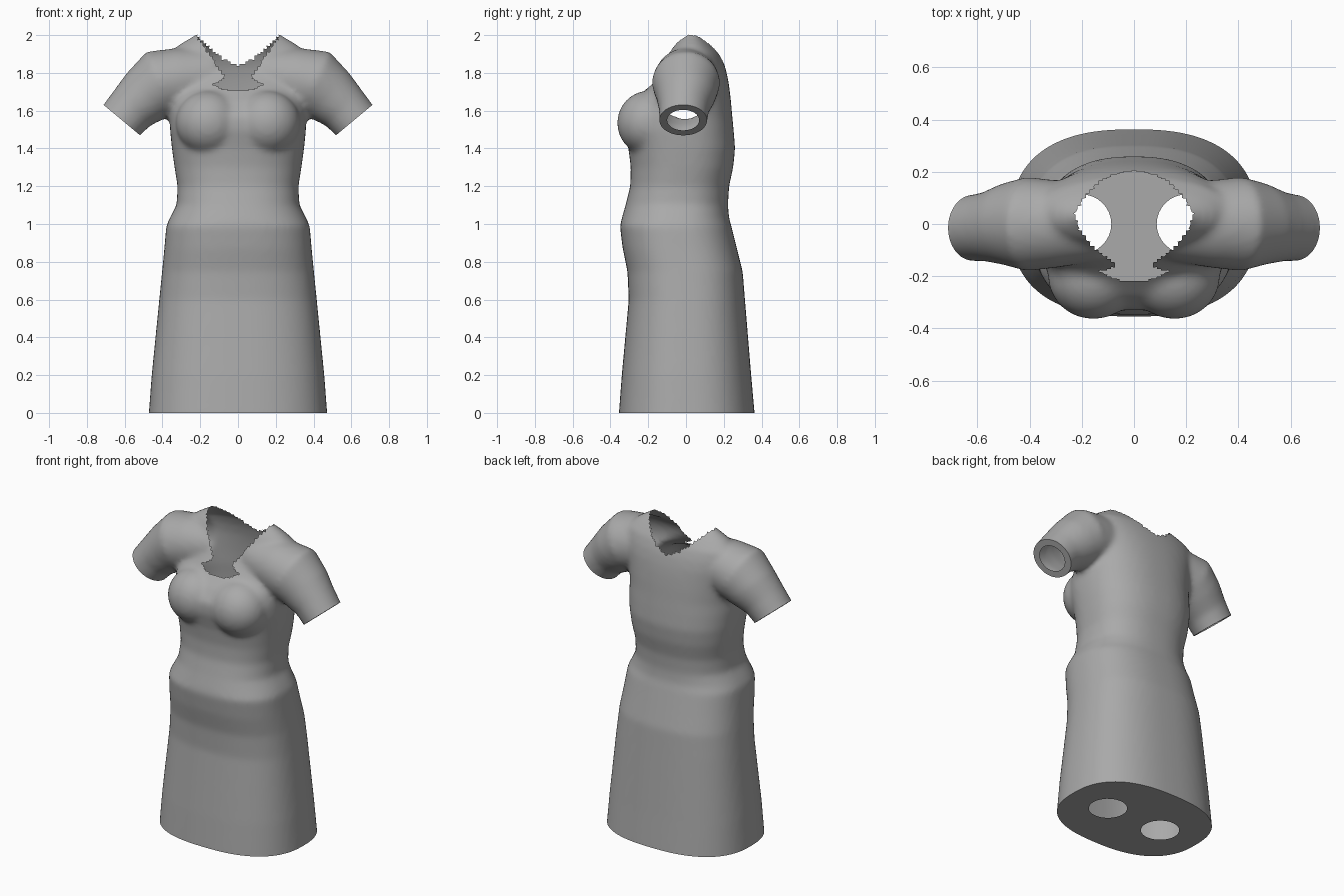
import bpy, bmesh, math
from mathutils import Vector, Matrix

if "Cube" in bpy.data.objects:
    bpy.data.objects.remove(bpy.data.objects["Cube"], do_unlink=True)

SEG = 64


def loft(bm, rings):
    """Skin a closed solid through a list of point rings."""
    loops = [[bm.verts.new(p) for p in ring] for ring in rings]
    for a, b in zip(loops, loops[1:]):
        for i in range(len(a)):
            j = (i + 1) % len(a)
            bm.faces.new((a[i], a[j], b[j], b[i]))
    bm.faces.new(loops[0][::-1])
    bm.faces.new(loops[-1])


def body_ring(z, half_width, front, back, power):
    mid, depth = (front + back) / 2, (back - front) / 2
    ring = []
    for i in range(SEG):
        t = math.tau * i / SEG
        c, s = math.cos(t), math.sin(t)
        ring.append(Vector((half_width * math.copysign(abs(c) ** (2 / power), c),
                            mid + depth * math.copysign(abs(s) ** (2 / power), s), z)))
    return ring


def tube(path):
    """Round rings, each square to the path (centre, radius)."""
    rings = []
    for i, (p, r) in enumerate(path):
        ahead = path[min(i + 1, len(path) - 1)][0]
        behind = path[max(i - 1, 0)][0]
        side = Vector((0, 1, 0))
        up = (ahead - behind).normalized().cross(side).normalized()
        rings.append([p + r * (math.cos(math.tau * k / SEG) * side
                               + math.sin(math.tau * k / SEG) * up) for k in range(SEG)])
    return rings


# Skirt, waist, chest and neck: height, half width, front, back, squareness
profile = [
    (-0.1, 0.48, -0.36, 0.37, 2.5), (0, 0.472, -0.355, 0.363, 2.5),
    (0.2, 0.457, -0.34, 0.345, 2.5), (0.6, 0.417, -0.303, 0.312, 2.5),
    (0.75, 0.402, -0.31, 0.3, 2.5), (0.87, 0.39, -0.335, 0.27, 2.5),
    (0.99, 0.38, -0.35, 0.24, 2.5), (1.03, 0.362, -0.34, 0.228, 2.4),
    (1.1, 0.325, -0.32, 0.222, 2.4), (1.2, 0.32, -0.295, 0.228, 2.4),
    (1.3, 0.336, -0.292, 0.25, 2.4), (1.4, 0.35, -0.305, 0.26, 2.4),
    (1.5, 0.36, -0.33, 0.252, 2.4), (1.57, 0.36, -0.33, 0.245, 2.4),
    (1.65, 0.36, -0.275, 0.238, 2.4), (1.72, 0.365, -0.205, 0.23, 2.3),
    (1.78, 0.37, -0.158, 0.22, 2.3), (1.84, 0.375, -0.12, 0.205, 2.2),
    (1.9, 0.37, -0.1, 0.18, 2.2), (1.95, 0.31, -0.075, 0.14, 2.2),
    (2.0, 0.23, -0.03, 0.09, 2.2), (2.04, 0.18, 0, 0.06, 2.2),
]
bm = bmesh.new()
loft(bm, [body_ring(*row) for row in profile])

# Short sleeves and bust, mirrored
sleeve = [(0.12, 0, 1.79, 0.14), (0.3, 0, 1.765, 0.168), (0.41, 0, 1.748, 0.18),
          (0.485, 0, 1.68, 0.158), (0.56, -0.01, 1.615, 0.134),
          (0.615, -0.015, 1.55, 0.127), (0.7, -0.015, 1.45, 0.126)]
for side in (1, -1):
    loft(bm, tube([(Vector((side * x, y, z)), r) for x, y, z, r in sleeve]))
    bmesh.ops.create_uvsphere(
        bm, u_segments=32, v_segments=20, radius=1,
        matrix=Matrix.Translation((side * 0.155, -0.2, 1.535))
        @ Matrix.Diagonal((0.175, 0.165, 0.17, 1)))
bmesh.ops.recalc_face_normals(bm, faces=bm.faces)
mesh = bpy.data.meshes.new("dress")
bm.to_mesh(mesh)
bm.free()
dress = bpy.data.objects.new("dress", mesh)
bpy.context.collection.objects.link(dress)

# Fuse everything into one soft outer skin
fuse = dress.modifiers.new("fuse", "REMESH")
fuse.mode = "VOXEL"
fuse.voxel_size = 0.016
soften = dress.modifiers.new("soften", "SMOOTH")
soften.factor = 0.5
soften.iterations = 8
bpy.context.view_layer.update()
skin = bpy.data.meshes.new_from_object(
    dress.evaluated_get(bpy.context.evaluated_depsgraph_get()))
dress.modifiers.clear()
dress.data = skin
bm = bmesh.new()
bm.from_mesh(skin)


def cut_and_cap(point, normal, inside, holes, radius):
    """Trim the skin at a plane and close it with a plate that has round holes."""
    faces = [f for f in bm.faces if inside(f.calc_center_median())]
    edges = {e for f in faces for e in f.edges}
    verts = {v for f in faces for v in f.verts}
    cut = bmesh.ops.bisect_plane(bm, geom=list(verts) + list(edges) + faces, dist=1e-5,
                                 plane_co=point, plane_no=normal, clear_outer=True)
    rim = {e for e in cut["geom_cut"] if isinstance(e, bmesh.types.BMEdge)}
    turn = normal.to_track_quat("Z", "Y").to_matrix().to_4x4()
    for centre in holes:
        circle = bmesh.ops.create_circle(bm, segments=32, radius=radius,
                                         matrix=Matrix.Translation(centre) @ turn)
        rim |= {e for v in circle["verts"] for e in v.link_edges}
    bmesh.ops.triangle_fill(bm, use_beauty=True, edges=list(rim), normal=normal)


# Hem plate with two leg holes, and a cuff plate on each sleeve
cut_and_cap(Vector((0, 0, 0)), Vector((0, 0, -1)), lambda c: c.z < 0.3,
            [Vector((s * 0.2, 0, 0)) for s in (1, -1)], 0.113)
for s in (1, -1):
    end = Vector((s * 0.615, -0.015, 1.55))
    cut_and_cap(end, Vector((s * 0.64, 0, -0.77)).normalized(),
                lambda c: c.x * s > 0.42 and c.z > 1.3, [end], 0.085)


def in_neckline(c):
    """Open collar with two small lapels in front, a rounded scoop behind."""
    ax = abs(c.x)
    if c.z > 1.998:
        return True
    if ax > 0.225 or c.z < 1.7:
        return False
    if c.y > 0.03:
        return c.z > 1.84 + 0.16 * (ax / 0.22) ** 1.5
    if ax < 0.07:
        return c.z > 1.71
    notch = abs(c.z - 1.738) < 0.03 * (0.14 - ax) / 0.07
    return notch or c.z > 1.78 + (ax - 0.07) * 1.47


bmesh.ops.delete(bm, geom=[f for f in bm.faces if in_neckline(f.calc_center_median())],
                 context="FACES")
bmesh.ops.recalc_face_normals(bm, faces=bm.faces)
bm.to_mesh(skin)
bm.free()

# Plain grey cloth
cloth = bpy.data.materials.new("grey_cloth")
cloth.use_nodes = True
grey = (0.4, 0.4, 0.4, 1)
cloth.diffuse_color = grey
cloth.node_tree.nodes["Principled BSDF"].inputs["Base Color"].default_value = grey
skin.materials.clear()
skin.materials.append(cloth)

bpy.ops.object.select_all(action="DESELECT")
dress.select_set(True)
bpy.context.view_layer.objects.active = dress
bpy.ops.object.shade_smooth_by_angle(angle=math.radians(40))
